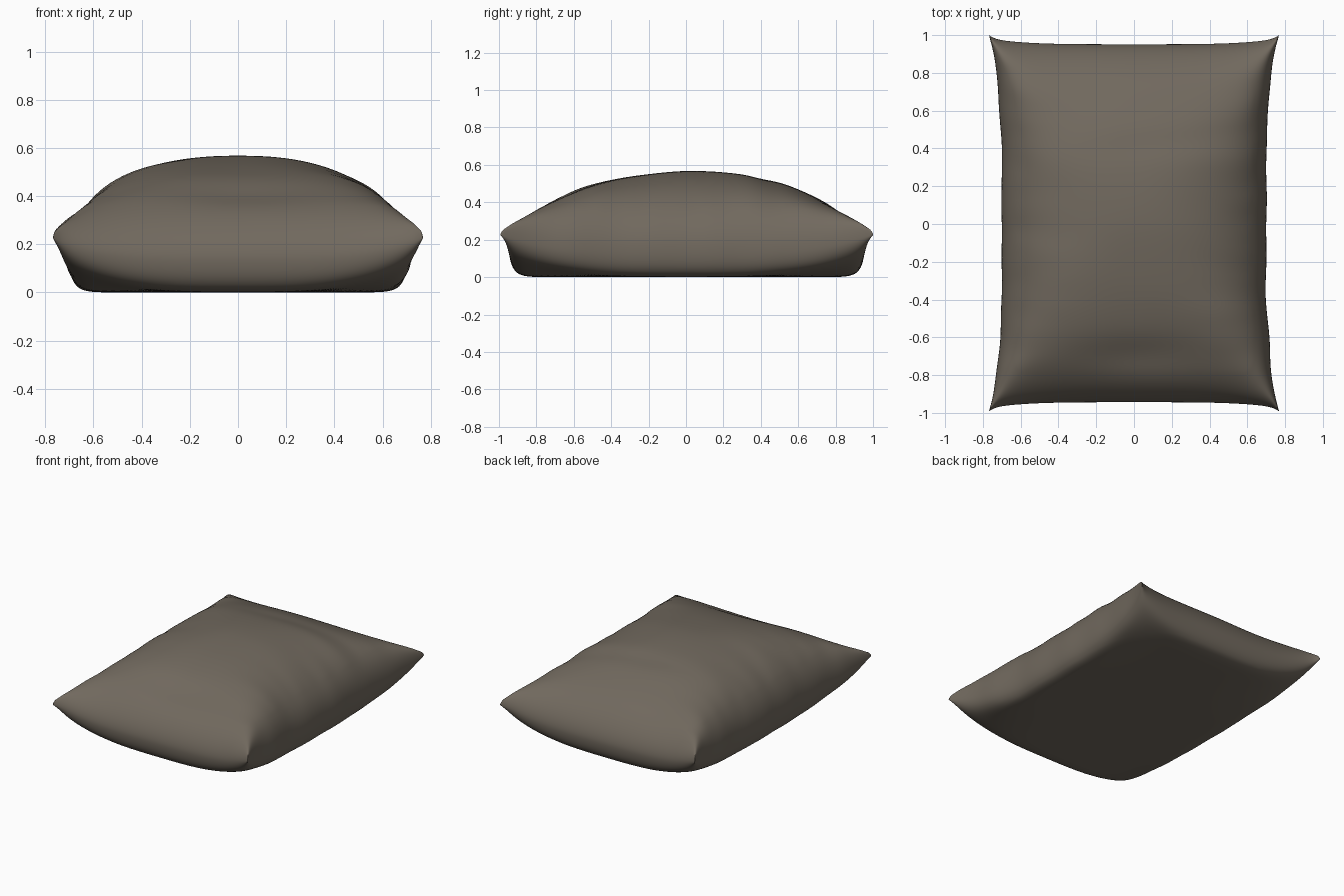
import bpy, bmesh, math
from mathutils import Vector, noise

if "Cube" in bpy.data.objects:
    bpy.data.objects.remove(bpy.data.objects["Cube"])

N = 100         # grid resolution of each fabric panel
TOP_Z = 0.568   # height of the crown


def soft(t, p, q):
    """Puffed profile: 1 in the middle, 0 at the seam."""
    return max(0.0, 1 - abs(t) ** p) ** q


def mitre(f, g, k=3.6):
    """Blend two profiles into a soft ridge running out to each corner."""
    if min(f, g) < 1e-4:
        return 0.0
    return (f ** -k + g ** -k - 1) ** (-1 / k)


def seam_height(u, v):
    """Seam hangs low along the sides and lifts at the corners."""
    return 0.135 + 0.09 * abs(u * v) ** 4


def outline(u, v):
    """Pillow plan: sides pulled in, corners drawn out into small points."""
    tip = abs(u * v) ** 30
    x = u * (0.70 + 0.060 * abs(v) ** 3.5 + 0.008 * tip)
    y = v * (0.948 + 0.028 * abs(u) ** 4 + 0.020 * tip) + 0.004
    # uneven cloth along the long edges
    x += 0.010 * abs(u) ** 3 * noise.noise(Vector((u * 2, v * 4, 3.0))) * (1 - tip)
    return x, y


def top_height(u, v):
    f = mitre(soft(u, 2.4, 0.46), soft(v, 2.1, 0.56))
    base = seam_height(u, v)
    # broad dents, cross folds, and small puckers near the edges
    wave = 0.012 * noise.noise(Vector((u * 1.5, v * 3.0, 0.5)))
    fold = -0.008 * math.exp(-((v - 0.43 - 0.06 * u) / 0.08) ** 2 - ((u - 0.2) / 0.6) ** 2)
    fold -= 0.016 * math.exp(-((v + 0.74) / 0.10) ** 2 - (u / 0.4) ** 2)
    pucker = 0.014 * abs(u) ** 3 * noise.noise(Vector((u * 2, v * 7, 7.0)))
    return base + (TOP_Z - base) * f + (wave + fold + pucker) * min(1, 2 * f)


def bottom_height(u, v):
    f = soft(u, 22, 0.5) * soft(v, 26, 0.5)
    lift = 0.16 * abs(u * v) ** 3.2     # underside curls up at the corners
    return seam_height(u, v) * (1 - f) + lift * f


def add_panel(bm, height, flip):
    # points crowd toward the seam where the cloth curves most
    ts = [math.sin(math.pi / 2 * (2 * i / N - 1)) for i in range(N + 1)]
    rows = []
    for v in ts:
        rows.append([bm.verts.new((*outline(u, v), height(u, v))) for u in ts])
    for j in range(N):
        for i in range(N):
            quad = [rows[j][i], rows[j][i + 1], rows[j + 1][i + 1], rows[j + 1][i]]
            bm.faces.new(quad[::-1] if flip else quad)


# Pillow: top and bottom panels joined along the seam
bm = bmesh.new()
add_panel(bm, top_height, False)
add_panel(bm, bottom_height, True)
seam = [v for v in bm.verts if v.is_boundary]
bmesh.ops.remove_doubles(bm, verts=seam, dist=0.00001)
bmesh.ops.recalc_face_normals(bm, faces=bm.faces)
# ease the crease along the seam but keep the flat base and the corner points
edge = [v for v in bm.verts if 0.03 < v.co.z < 0.36 and abs(v.co.x) + abs(v.co.y) < 1.72]
for _ in range(4):
    bmesh.ops.smooth_vert(bm, verts=edge, factor=0.5,
                          use_axis_x=True, use_axis_y=True, use_axis_z=True)

mesh = bpy.data.meshes.new("pillow")
bm.to_mesh(mesh)
bm.free()
mesh.shade_smooth()
pillow = bpy.data.objects.new("pillow", mesh)
bpy.context.collection.objects.link(pillow)

# Plain cloth colour
cloth = bpy.data.materials.new("taupe cloth")
cloth.diffuse_color = (0.165, 0.141, 0.112, 1)
cloth.use_nodes = True
cloth.node_tree.nodes["Principled BSDF"].inputs["Base Color"].default_value = cloth.diffuse_color
mesh.materials.append(cloth)
